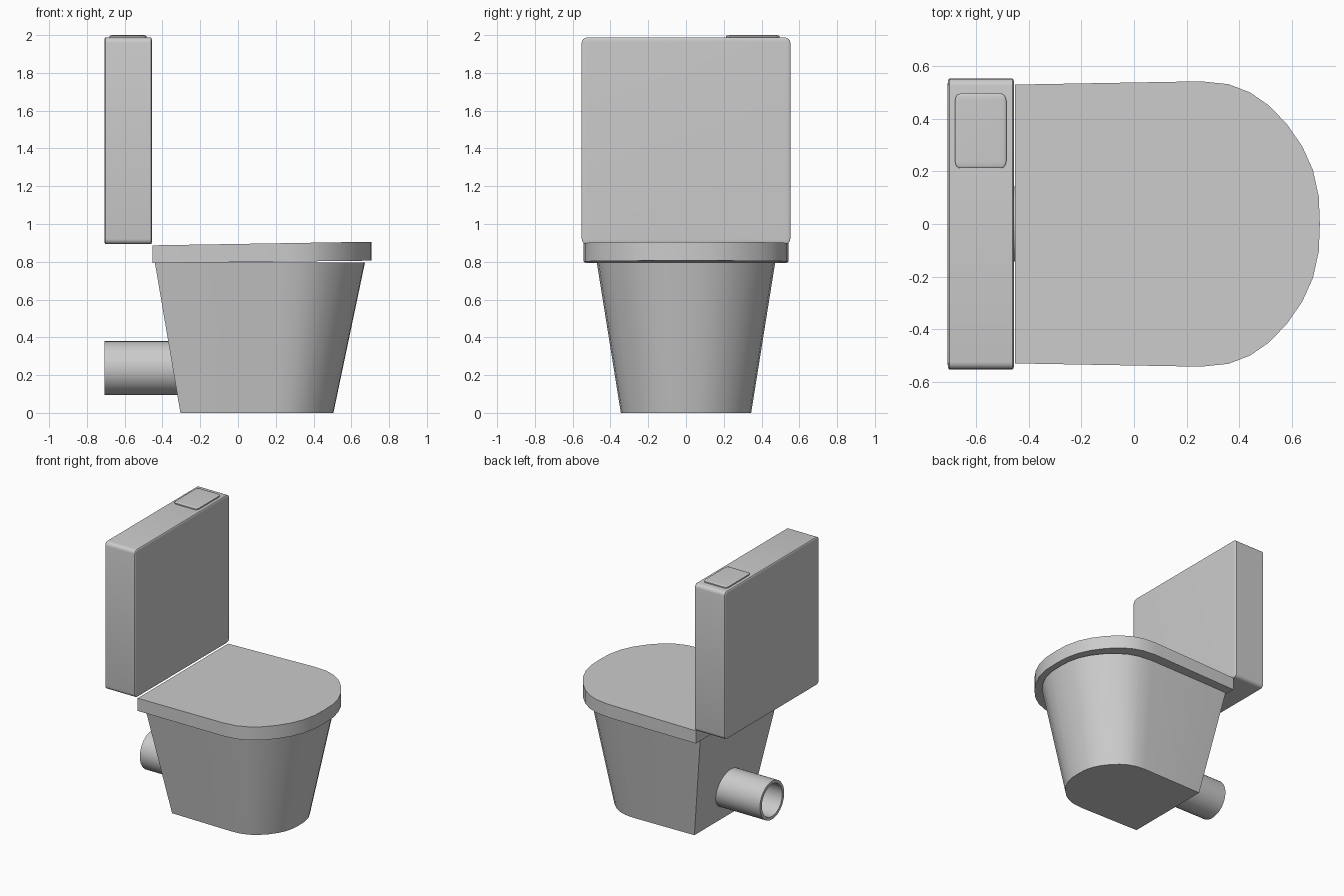
import bpy, bmesh, math

if "Cube" in bpy.data.objects:
    bpy.data.objects.remove(bpy.data.objects["Cube"])

# Half outline of the D shape: (0..1 from back to front, half width 0..1)
HALF = [(0, .977), (.61, 1), (.70, .98), (.77, .923), (.832, .832), (.891, .702),
        (.942, .545), (.977, .38), (.9965, .193)]
OUTLINE = [(u, -w) for u, w in HALF] + [(1, 0)] + [(u, w) for u, w in reversed(HALF)]


def finish(name, bm, smooth=True):
    bmesh.ops.recalc_face_normals(bm, faces=bm.faces)
    mesh = bpy.data.meshes.new(name)
    bm.to_mesh(mesh)
    bm.free()
    obj = bpy.data.objects.new(name, mesh)
    bpy.context.collection.objects.link(obj)
    if smooth:
        bpy.ops.object.select_all(action='DESELECT')
        obj.select_set(True)
        bpy.context.view_layer.objects.active = obj
        bpy.ops.object.shade_smooth_by_angle(angle=math.radians(35))
    return obj


def d_solid(name, sections):
    """Loft of D outlines; section = (x back, x front, half width, z back, z front)."""
    bm = bmesh.new()
    rings = []
    for x0, x1, w, z0, z1 in sections:
        rings.append([bm.verts.new((x0 + u * (x1 - x0), v * w, z0 + u * (z1 - z0)))
                      for u, v in OUTLINE])
    n = len(OUTLINE)
    for a, b in zip(rings, rings[1:]):
        for i in range(n):
            j = (i + 1) % n
            bm.faces.new((a[i], a[j], b[j], b[i]))
    bm.faces.new(rings[0])
    bm.faces.new(rings[-1])
    return finish(name, bm)


def soft_box(name, lo, hi, bevel):
    """Unit cube bevelled first and then stretched between two corners."""
    bm = bmesh.new()
    bmesh.ops.create_cube(bm, size=1)
    bmesh.ops.bevel(bm, geom=bm.edges[:], offset=bevel, segments=4, profile=.5,
                    affect='EDGES')
    for v in bm.verts:
        v.co = [lo[k] + (v.co[k] + .5) * (hi[k] - lo[k]) for k in range(3)]
    return finish(name, bm)


# Bowl and tilted lid
d_solid("bowl", [(-.305, .505, .345, 0, 0), (-.44, .672, .472, .795, .795)])
d_solid("lid", [(-.452, .706, .542, .793, .806), (-.452, .706, .542, .887, .906)])

# Cistern and flush button
soft_box("cistern", (-.708, -.552, .893), (-.455, .552, 1.987), .025)
soft_box("flush_button", (-.68, .212, 1.95), (-.485, .495, 2.0), .1)

# Hollow waste pipe, closed deep inside the bowl
bm = bmesh.new()
SIDES, RO, RI, ZC = 32, .142, .12, .238
loops = []
for x, r in [(-.30, RI), (-.706, RI), (-.706, RO), (-.30, RO)]:
    loops.append([bm.verts.new((x, r * math.cos(t), ZC + r * math.sin(t)))
                  for t in (2 * math.pi * i / SIDES for i in range(SIDES))])
for k in range(4):
    a, b = loops[k], loops[(k + 1) % 4]
    for i in range(SIDES):
        j = (i + 1) % SIDES
        bm.faces.new((a[i], a[j], b[j], b[i]))
finish("waste_pipe", bm)
